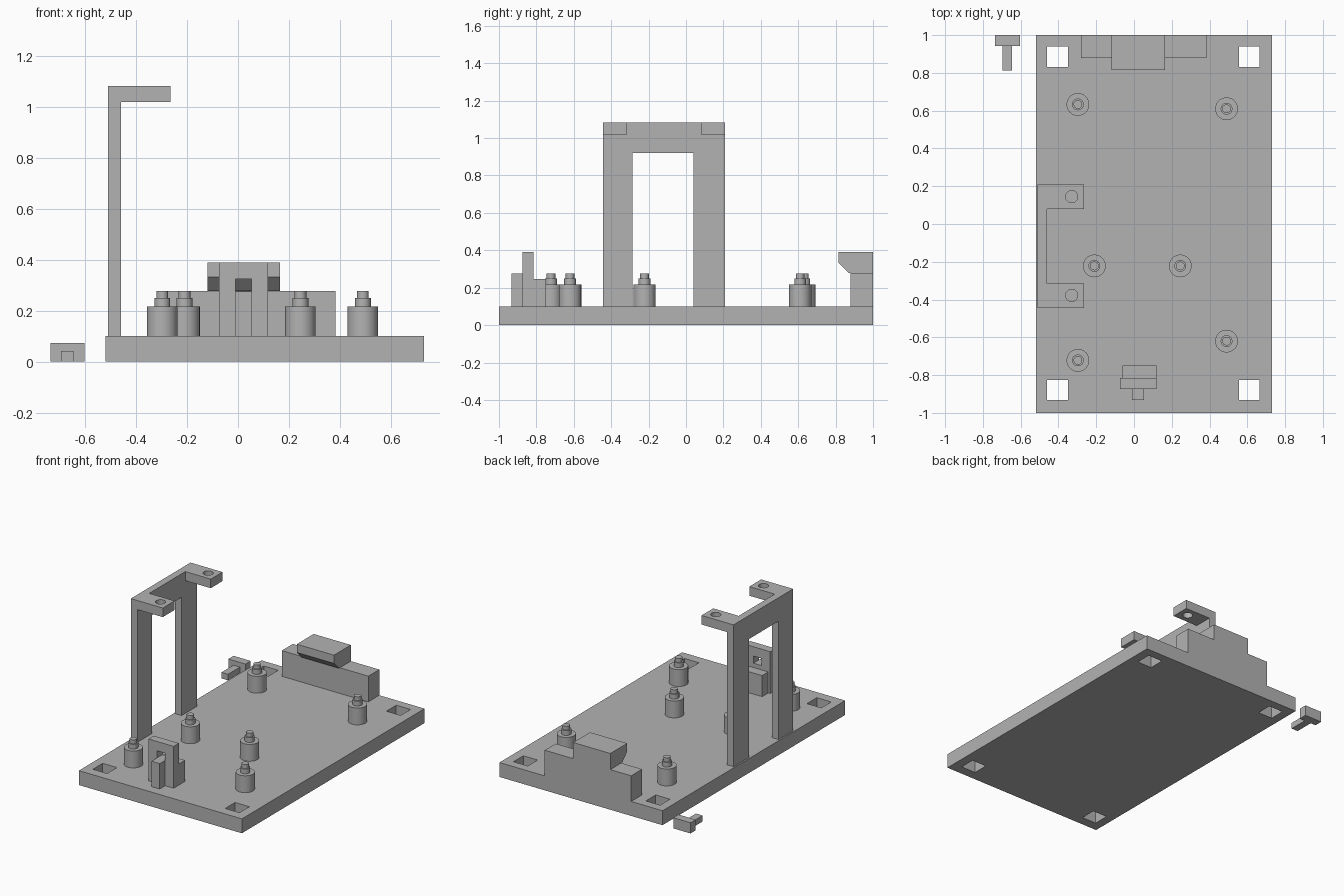
import bpy
import bmesh
from mathutils import Vector

cube = bpy.data.objects.get("Cube")
if cube:
    bpy.data.objects.remove(cube, do_unlink=True)

grey = bpy.data.materials.new("plain grey")
grey.use_nodes = True
COLOUR = (0.45, 0.45, 0.45, 1)
grey.diffuse_color = COLOUR
grey.node_tree.nodes["Principled BSDF"].inputs["Base Color"].default_value = COLOUR


def make_object(name, bm):
    bmesh.ops.recalc_face_normals(bm, faces=bm.faces)
    mesh = bpy.data.meshes.new(name)
    bm.to_mesh(mesh)
    bm.free()
    mesh.materials.append(grey)
    obj = bpy.data.objects.new(name, mesh)
    bpy.context.collection.objects.link(obj)
    return obj


def box(name, x, y, z):
    """Box from its (low, high) range on each axis."""
    bm = bmesh.new()
    bmesh.ops.create_cube(bm, size=1)
    for v in bm.verts:
        v.co = [r[0] if c < 0 else r[1] for c, r in zip(v.co, (x, y, z))]
    return make_object(name, bm)


def side_profile(name, points, x):
    """Outline of (y, z) points extruded along x."""
    bm = bmesh.new()
    face = bm.faces.new([bm.verts.new((x[0], y, z)) for y, z in points])
    new = bmesh.ops.extrude_face_region(bm, geom=[face])["geom"]
    verts = [g for g in new if isinstance(g, bmesh.types.BMVert)]
    bmesh.ops.translate(bm, verts=verts, vec=(x[1] - x[0], 0, 0))
    return make_object(name, bm)


def stepped_cylinder(name, x, y, rings, sides=48):
    """Closed solid of revolution through (radius, z) rings."""
    bm = bmesh.new()
    loops = []
    for radius, z in rings:
        geom = bmesh.ops.create_circle(bm, segments=sides, radius=radius)
        bmesh.ops.translate(bm, verts=geom["verts"], vec=Vector((x, y, z)))
        loops.append(geom["verts"])
    for low, high in zip(loops, loops[1:]):
        for i in range(sides):
            j = (i + 1) % sides
            bm.faces.new((low[i], low[j], high[j], high[i]))
    bm.faces.new(loops[0])
    bm.faces.new(loops[-1])
    return make_object(name, bm)


def combine(target, others, operation):
    """Apply booleans to the target and discard the other solids."""
    for other in others:
        mod = target.modifiers.new("combine", "BOOLEAN")
        mod.operation = operation
        mod.solver = "EXACT"
        mod.object = other
        graph = bpy.context.evaluated_depsgraph_get()
        mesh = bpy.data.meshes.new_from_object(target.evaluated_get(graph))
        target.modifiers.clear()
        target.data = mesh
        bpy.data.objects.remove(other, do_unlink=True)
    bm = bmesh.new()
    bm.from_mesh(target.data)
    bmesh.ops.dissolve_limit(bm, angle_limit=0.01, verts=bm.verts, edges=bm.edges)
    bm.to_mesh(target.data)
    bm.free()


def smooth(obj):
    bpy.ops.object.select_all(action="DESELECT")
    obj.select_set(True)
    bpy.context.view_layer.objects.active = obj
    bpy.ops.object.shade_smooth_by_angle()


TOP = 0.1

# Base plate with square corner holes
base = box("base_plate", (-0.52, 0.73), (-1, 1), (0, TOP))
combine(base, [box("corner_cutter", (x, x + 0.11), (y, y + 0.108), (-0.1, 0.2))
               for x in (-0.46, 0.555) for y in (-0.933, 0.832)], "DIFFERENCE")

# Stepped standoffs
spots = [(-0.297, 0.633), (0.49, 0.61), (-0.21, -0.222),
         (0.245, -0.222), (-0.297, -0.722), (0.49, -0.62)]
for i, (x, y) in enumerate(spots):
    smooth(stepped_cylinder(f"standoff_{i + 1}", x, y, [
        (0.06, TOP), (0.06, 0.217), (0.031, 0.217),
        (0.031, 0.25), (0.023, 0.25), (0.023, 0.277)]))

# Tall arch with two drilled arms
arch = side_profile("arch_frame", [
    (-0.445, TOP), (-0.285, TOP), (-0.285, 0.92), (0.04, 0.92),
    (0.04, TOP), (0.208, TOP), (0.208, 1.083), (-0.445, 1.083)], (-0.51, -0.46))
combine(arch, [box("arm", (-0.5, -0.265), y, (1.02, 1.083))
               for y in ((-0.445, -0.315), (0.08, 0.208))], "UNION")
combine(arch, [stepped_cylinder("arm_drill", -0.33, y, [(0.032, 0.95), (0.032, 1.15)])
               for y in (-0.378, 0.145)], "DIFFERENCE")
smooth(arch)

# Rear block with an overhanging chamfered head
rear = box("rear_block", (-0.28, 0.383), (0.88, 1), (TOP, 0.278))
head = side_profile("rear_head", [
    (0.815, 0.39), (1, 0.39), (1, 0.2), (0.9, 0.2), (0.9, 0.278),
    (0.87, 0.278), (0.815, 0.333)], (-0.12, 0.165))
combine(rear, [head], "UNION")

# Front latch: windowed upright, front rib and rear support
latch = box("front_latch", (-0.075, 0.118), (-0.873, -0.815), (TOP, 0.39))
combine(latch, [box("latch_rib", (-0.01, 0.053), (-0.933, -0.85), (TOP, 0.276)),
                box("latch_support", (-0.06, 0.118), (-0.83, -0.748), (TOP, 0.246))], "UNION")
combine(latch, [box("window_cutter", (-0.01, 0.053), (-1, -0.7), (0.276, 0.325))], "DIFFERENCE")

# Loose T-shaped key beside the plate
key = box("loose_key", (-0.735, -0.603), (0.943, 1), (0, 0.074))
combine(key, [box("key_stem", (-0.695, -0.645), (0.812, 0.96), (0, 0.042))], "UNION")
